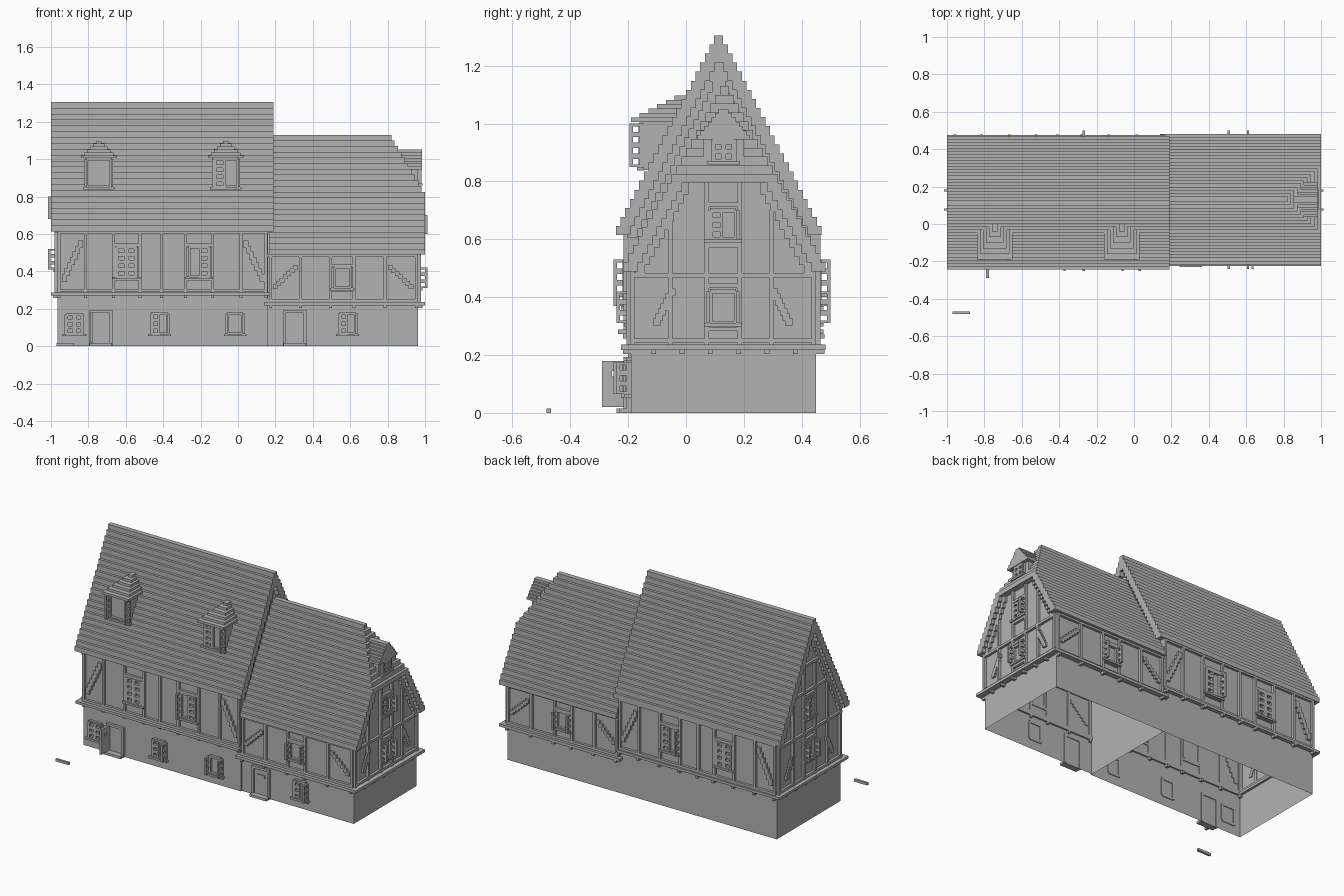
import bpy
import bmesh
from mathutils import Matrix, Vector

if "Cube" in bpy.data.objects:
    bpy.data.objects.remove(bpy.data.objects["Cube"], do_unlink=True)

stone = bpy.data.materials.new("plain grey")
stone.use_nodes = True
GREY = (0.45, 0.45, 0.45, 1)
stone.diffuse_color = GREY
stone.node_tree.nodes["Principled BSDF"].inputs["Base Color"].default_value = GREY
T = 0.0155  # thickness of one block


def finish(name, bm):
    mesh = bpy.data.meshes.new(name)
    bm.to_mesh(mesh)
    bm.free()
    mesh.materials.append(stone)
    bpy.context.collection.objects.link(bpy.data.objects.new(name, mesh))


def part(name, boxes):
    """One object from boxes given as (x0, x1, y0, y1, z0, z1)."""
    bm = bmesh.new()
    for b in boxes:
        lo, hi = Vector(b[0::2]), Vector(b[1::2])
        size = Vector(abs(v) for v in hi - lo)
        bmesh.ops.create_cube(bm, size=1, matrix=Matrix.Translation((lo + hi) / 2) @ Matrix.Diagonal(size).to_4x4())
    finish(name, bm)


def on_wall(side, plane, items):
    """Turn (u0, u1, out0, out1, z0, z1) wall boxes into world boxes."""
    s = 1 if side in ("back", "right") else -1
    res = []
    for u0, u1, o0, o1, z0, z1 in items:
        depth = (plane + s * o0, plane + s * o1)
        xy = (*depth, u0, u1) if side in ("left", "right") else (u0, u1, *depth)
        res.append((*xy, z0, z1))
    return res


def shell(name, x0, x1, y0, y1, eave, c, half, top):
    """Hollow house body, open underneath."""
    bm = bmesh.new()
    prof = [(y0, 0), (y0, eave), (c - half, top), (c + half, top), (y1, eave), (y1, 0)]
    a, b = ([bm.verts.new((x, y, z)) for y, z in prof] for x in (x0, x1))
    bm.faces.new(a)
    bm.faces.new(b[::-1])
    for i in range(len(prof) - 1):
        bm.faces.new((a[i], b[i], b[i + 1], a[i + 1]))
    bmesh.ops.recalc_face_normals(bm, faces=bm.faces)
    finish(name, bm)


def post(u, z0, z1, w=T):
    return (u - w / 2, u + w / 2, -0.005, T, z0, z1)


def rail(u0, u1, z, w=T):
    return (u0, u1, -0.005, T, z - w / 2, z + w / 2)


def brace(u0, z0, u1, z1, n=7):
    """Slanted timber made of stepped blocks."""
    du, dz = (u1 - u0) / n, (z1 - z0) / n
    r = []
    for i in range(n):
        u, z = u0 + du * (i + 0.5), z0 + dz * (i + 0.5)
        r.append((u - 0.013, u + 0.013, -0.005, T - 0.001, z - abs(dz) * 0.7, z + abs(dz) * 0.7))
    return r


def shutter(u0, u1, z0, z1, swung, n=4):
    """Louvred leaf, lying in the wall or swung out from it."""
    def put(a0, a1, lo, hi):
        if swung:
            return (u0, u0 + 0.012, a0, a1, lo, hi)
        return (a0, a1, 0, 0.019, lo, hi)
    a, b = (0, 0.05) if swung else (u0, u1)
    st, h = (b - a) * 0.24, (z1 - z0) / n
    r = [put(a, a + st, z0, z1), put(b - st, b, z0, z1)]
    for i in range(n + 1):
        m = z0 + i * h
        r.append(put(a, b, max(z0, m - h * 0.25), min(z1, m + h * 0.25)))
    return r


def window(c, z0, z1, half, left, right, n=4):
    """Frame, sill and two leaves; each leaf is 'shut' or 'open'."""
    r = [post(c - half, z0, z1), post(c + half, z0, z1),
         rail(c - half, c + half, z1), rail(c - half, c + half, z0),
         (c - half - 0.02, c + half + 0.02, 0, 0.025, z0 - 0.012, z0)]
    for state, a, edge in ((left, c - half, c - half - 0.012), (right, c, c + half)):
        if state == "open":
            r += shutter(edge, 0, z0, z1, True, n)
        else:
            r += shutter(a, a + half, z0, z1, False, n)
    return r


def roof(name, x0, x1, c, top, n, dz, dy, hip=None):
    """Stepped roof courses; hip gives the clipped x end of a course."""
    boxes = []
    for i in range(n):
        z, h = top - i * dz, T + i * dy
        end = min(x1, hip(i)) if hip else x1
        w = min(0.05, h)
        boxes += [(x0, end, c - h, c - h + w, z - dz, z), (x0, end, c + h - w, c + h, z - dz, z)]
        if hip and hip(i) <= x1:
            boxes.append((end - 0.05, end, c - h, c + h, z - dz, z))
    part(name, boxes)


def rafters(c, top, n, dz, dy, first):
    """Stepped timbers following the roof edge on a gable."""
    r = []
    for i in range(first, n):
        z, h = top - i * dz, T + i * dy
        for s in (-1, 1):
            a, b = sorted((c + s * (h - 0.075), c + s * (h - 0.04)))
            r.append((a, b, -0.005, T, z - dz * 1.3, z))
    return r


# House bodies
shell("tall_house_walls", -0.965, 0.16, -0.2, 0.45, 0.62, 0.118, 0.005, 1.25)
shell("low_house_walls", 0.155, 0.962, -0.19, 0.45, 0.5, 0.133, 0.14, 0.83)

# Roofs
TALL = (0.113, 1.305, 22, 0.0314, 0.0162)
LOW = (0.133, 1.13, 21, 0.0305, 0.0167)
roof("tall_roof", -1, 0.19, *TALL)
roof("low_roof", 0.165, 1, *LOW, hip=lambda i: 0.82 + 0.018 * i)

# Jetty bands with joist ends
part("tall_band", [(-1, 0.168, -0.235, -0.19, 0.272, 0.288), (-1, 0.168, 0.44, 0.475, 0.272, 0.288),
                   (-1, -0.95, -0.235, 0.475, 0.272, 0.288)])
part("low_band", [(0.14, 1, -0.225, -0.18, 0.218, 0.236), (0.14, 1, 0.44, 0.482, 0.218, 0.236),
                  (0.95, 1, -0.225, 0.482, 0.218, 0.236)])
TALL_POSTS = (-0.957, -0.815, -0.665, -0.525, -0.41, -0.28, -0.135, 0.015, 0.15)
LOW_POSTS = (0.175, 0.335, 0.495, 0.62, 0.785, 0.954)
GABLE_POSTS = (-0.185, -0.055, 0.072, 0.185, 0.295, 0.442)
joists = []
for side, plane in (("front", -0.19), ("back", 0.45)):
    for us, z in ((TALL_POSTS, 0.272), (LOW_POSTS, 0.218)):
        joists += on_wall(side, plane, [(u - 0.008, u + 0.008, -0.01, 0.028, z - 0.015, z) for u in us])
for side, plane, z in (("right", 0.962, 0.218), ("left", -0.965, 0.272)):
    joists += on_wall(side, plane, [(-0.12 + 0.098 * i, -0.104 + 0.098 * i, 0, 0.025, z - 0.015, z) for i in range(6)])
part("joist_ends", joists)

# Timber framing on the long walls
tall = [post(u, 0.288, 0.62) for u in TALL_POSTS]
tall += [rail(-0.965, 0.158, z) for z in (0.296, 0.61)]
for a, b in ((-0.665, -0.525), (-0.28, -0.135)):
    tall += [rail(a, b, 0.36), rail(a, b, 0.54)]
tall += brace(-0.935, 0.35, -0.835, 0.56) + brace(0.035, 0.56, 0.135, 0.35)
low = [post(u, 0.236, 0.5) for u in LOW_POSTS]
low += [rail(0.16, 0.962, z) for z in (0.244, 0.485)]
low += [rail(0.495, 0.62, z) for z in (0.3, 0.43)]
low += brace(0.19, 0.31, 0.315, 0.43) + brace(0.805, 0.43, 0.935, 0.31)
for side, p, q in (("front", -0.2, -0.19), ("back", 0.45, 0.45)):
    part(side + "_tall_timbers", on_wall(side, p, tall))
    part(side + "_low_timbers", on_wall(side, q, low))
    part(side + "_upper_windows", on_wall(side, p, window(-0.597, 0.37, 0.53, 0.055, "shut", "shut")
                                          + window(-0.208, 0.37, 0.53, 0.055, "open", "shut"))
         + on_wall(side, q, window(0.558, 0.31, 0.42, 0.045, "open", "open", 3)))


def gable(c, base, rails, tops, wins):
    """Timbers and windows of one gable wall."""
    r = [post(u, base, t) for u, t in zip(GABLE_POSTS, tops)]
    for z, half in rails:
        r.append(rail(c - half, c + half, z))
    r += brace(-0.105, base + 0.07, -0.045, base + 0.19) + brace(0.36, base + 0.07, 0.3, base + 0.19)
    for z0, z1, left, right in wins:
        r += window(0.128, z0, z1, 0.045, left, right, 3)
        r += [rail(0.072, 0.185, z0 - 0.02), rail(0.072, 0.185, z1 + 0.02)]
    return r


# Gable ends
part("right_gable_timbers", on_wall("right", 0.962, gable(
    0.13, 0.236, ((0.25, 0.32), (0.475, 0.31), (0.81, 0.15)), (0.5, 0.7, 0.81, 0.81, 0.7, 0.5),
    ((0.31, 0.42, "open", "open"), (0.6, 0.7, "shut", "open"))) + rafters(*LOW, 11)))
part("left_gable_timbers", on_wall("left", -0.965, gable(
    0.12, 0.288, ((0.3, 0.32), (0.585, 0.32), (0.85, 0.19), (1.02, 0.1)), (0.62, 0.88, 1.02, 1.02, 0.8, 0.62),
    ((0.41, 0.52, "open", "open"), (0.68, 0.8, "shut", "open"))) + rafters(*TALL, 5)))
part("inner_gable_timbers", on_wall("right", 0.16, rafters(*TALL, 5)))

# Front dormers
for name, c, left, right in (("left", -0.745, "open", "open"), ("middle", -0.065, "shut", "open")):
    part(name + "_dormer_body", [(c - 0.07, c + 0.07, -0.145, 0.0, 0.84, 1.01)])
    part(name + "_dormer_window", on_wall("front", -0.145, window(c, 0.85, 1.0, 0.065, left, right)))
    part(name + "_dormer_roof", [(c - 0.095 + 0.016 * i, c + 0.095 - 0.016 * i, -0.19 + 0.03 * i, 0.005,
                                  1.005 + T * i, 1.005 + T * (i + 1)) for i in range(6)])

# Gable dormer on the hipped end
part("hip_dormer_body", [(0.86, 0.962, 0.06, 0.2, 0.83, 0.97)])
part("hip_dormer_window", on_wall("right", 0.962, window(0.13, 0.87, 0.97, 0.036, "shut", "shut", 3)))
part("hip_dormer_roof", [(0.82, 0.985, 0.13 - 0.092 + 0.0125 * i, 0.13 + 0.092 - 0.0125 * i,
                          0.945 + 0.0152 * i, 0.945 + 0.0152 * (i + 1)) for i in range(7)])

# Ground floor windows
part("ground_windows_tall", on_wall("front", -0.2, window(-0.875, 0.065, 0.17, 0.045, "shut", "shut", 3)
                                    + window(-0.42, 0.065, 0.175, 0.042, "shut", "open", 3)
                                    + window(-0.015, 0.065, 0.175, 0.04, "open", "open", 3)))
part("ground_windows_low", on_wall("front", -0.19, window(0.585, 0.065, 0.175, 0.042, "shut", "open", 3)))

# Doors and step
for name, c, p in (("tall", -0.733, -0.2), ("low", 0.303, -0.19)):
    part(name + "_door_frame", on_wall("front", p, [post(c - 0.055, 0, 0.19), post(c + 0.055, 0, 0.19),
                                                    rail(c - 0.062, c + 0.062, 0.185),
                                                    (c - 0.06, c + 0.06, 0, 0.04, 0, T)]))
part("low_door_leaf", on_wall("front", -0.19, [(0.255, 0.35, 0, 0.006, 0.015, 0.18), (0.275, 0.33, 0, 0.012, 0.125, 0.145)]))
part("open_door_leaf", [(-0.79, -0.775, -0.29, -0.2, 0.02, 0.125), (-0.79, -0.775, -0.29, -0.2, 0.145, 0.18),
                        (-0.79, -0.775, -0.24, -0.2, 0.125, 0.145), (-0.79, -0.775, -0.29, -0.255, 0.125, 0.145)])
part("loose_step", [(-0.97, -0.877, -0.482, -0.467, 0, T)])
